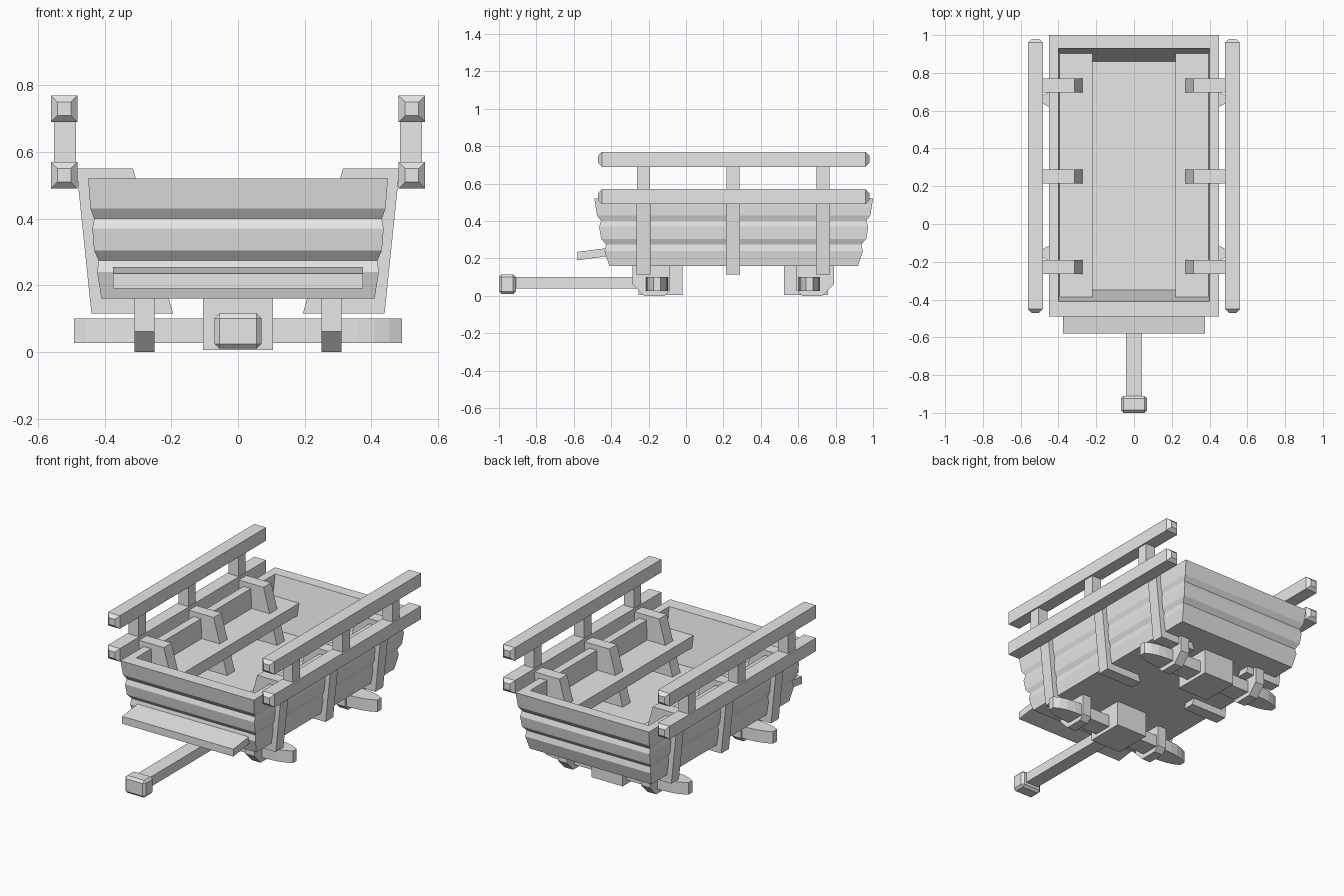
import bpy, bmesh
from mathutils import Vector

if "Cube" in bpy.data.objects:
    bpy.data.objects.remove(bpy.data.objects["Cube"])

wood = bpy.data.materials.new("plain_grey")
wood.use_nodes = True
wood.diffuse_color = (0.8, 0.8, 0.8, 1)
wood.node_tree.nodes["Principled BSDF"].inputs["Base Color"].default_value = (0.8, 0.8, 0.8, 1)


def loft(name, rings, bevel=0):
    """Skin a list of equal-length point rings and cap both ends."""
    bm = bmesh.new()
    rows = [[bm.verts.new(p) for p in ring] for ring in rings]
    n = len(rows[0])
    for a, b in zip(rows, rows[1:]):
        for i in range(n):
            j = (i + 1) % n
            bm.faces.new((a[i], a[j], b[j], b[i]))
    bm.faces.new(rows[0][::-1])
    bm.faces.new(rows[-1])
    bmesh.ops.recalc_face_normals(bm, faces=bm.faces)
    if bevel:
        bmesh.ops.bevel(bm, geom=bm.edges[:], offset=bevel, segments=1, affect='EDGES')
    mesh = bpy.data.meshes.new(name)
    bm.to_mesh(mesh)
    bm.free()
    mesh.materials.append(wood)
    obj = bpy.data.objects.new(name, mesh)
    bpy.context.collection.objects.link(obj)
    return obj


def prism(name, outline, axis, lo, hi, bevel=0):
    """Extrude a flat outline along one axis."""
    def point(p, d):
        v = list(p)
        v.insert(axis, d)
        return Vector(v)
    return loft(name, [[point(p, d) for p in outline] for d in (lo, hi)], bevel)


def box(name, x0, x1, y0, y1, z0, z1, bevel=0):
    return prism(name, [(x0, y0), (x1, y0), (x1, y1), (x0, y1)], 2, z0, z1, bevel)


def rect(hx, y0, y1, z):
    return [(-hx, y0, z), (hx, y0, z), (hx, y1, z), (-hx, y1, z)]


# Wagon tub: three lapped boards outside, hollow inside
boards = [(0, .16), (.32, .24), (.22, .275), (.55, .305), (.68, .37),
          (.55, .40), (.82, .43), (1, .52)]
shell = [rect(.41 + .04 * t, -.41 - .08 * t, .92 + .08 * t, z) for t, z in boards]
shell += [rect(.40, -.41, .93, .52), rect(.39, -.35, .86, .22)]
loft("wagon_tub", shell)

# Front footboard, tilted down
prism("footboard", [(-.58, .19), (-.40, .215), (-.40, .258), (-.58, .235)], 0, -.375, .375)

# Tow bar and its end block
box("tow_bar", -.043, .043, -.93, -.20, .04, .10)
box("tow_bar_end", -.07, .07, -1, -.91, .01, .115, .014)

bracket_rows = [-.228, .252, .733]
for s, side in ((-1, "right"), (1, "left")):
    # Side bench
    box(side + "_bench", s * .22, s * .395, -.40, .91, .33, .40)
    # Frames gripping the wall, with rail posts above
    for i, y in enumerate(bracket_rows):
        frame = [(.44, .115), (.195, .115), (.315, .55), (.485, .55)]
        prism(f"{side}_frame_{i}", [(s * x, z) for x, z in frame], 1, y - .037, y + .037)
        box(f"{side}_rail_post_{i}", s * .487, s * .553, y - .035, y + .035, .53, .72)
    # Long rails with tapered ends
    for level, z in (("lower", .53), ("upper", .73)):
        rings = []
        for y, r in ((-.47, .02), (-.45, .04), (.96, .04), (.98, .02)):
            rings.append([(s * .522 + a * r, y, z + b * r)
                          for a, b in ((-1, -1), (1, -1), (1, 1), (-1, 1))])
        loft(f"{side}_{level}_rail", rings)

# Running gear under each end
for end, y, d in (("front", -.155, -1), ("rear", .66, 1)):
    box(end + "_bolster", -.105, .105, y - d * .135, y + d * .10, .005, .17)
    # Axle beam with rounded, tapering ends
    half = [(.30, .058), (.36, .056), (.41, .05), (.455, .037), (.492, .018)]
    plan = [(x, y - w) for x, w in half] + [(x, y + w) for x, w in reversed(half)]
    plan += [(-x, y + w) for x, w in half] + [(-x, y - w) for x, w in reversed(half)]
    prism(end + "_axle", plan, 2, .027, .10)
    # Hangers holding the axle, cut away at the outer foot
    for s, side in ((-1, "right"), (1, "left")):
        foot = [(-.07, .17), (-.07, .03), (-.04, 0), (.07, 0), (.13, .062), (.13, .17)]
        prism(f"{end}_{side}_hanger", [(y + d * a, z) for a, z in foot],
              0, s * .25, s * .31)
